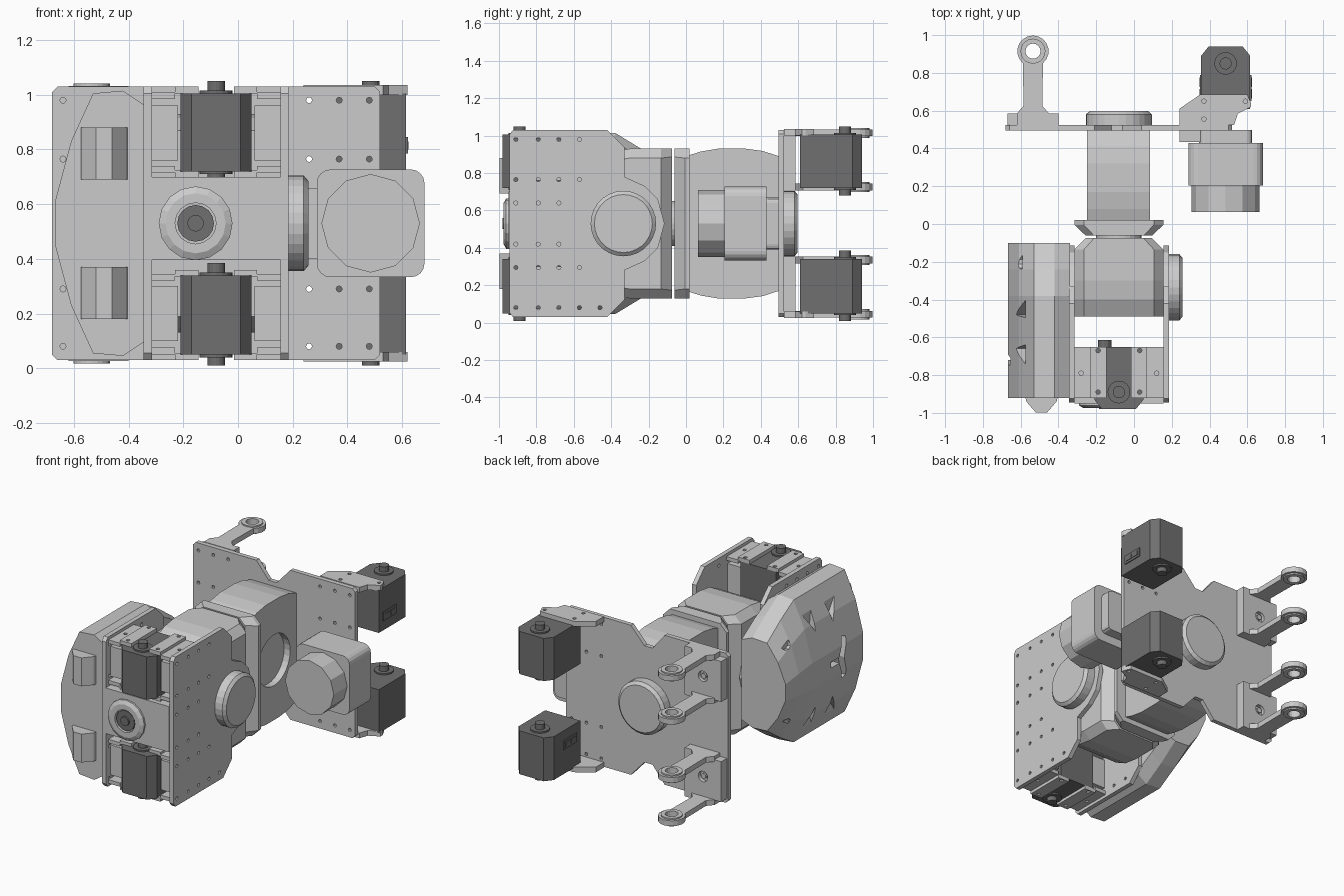
import bpy, bmesh
from math import sin, cos, pi

if "Cube" in bpy.data.objects:
    bpy.data.objects.remove(bpy.data.objects["Cube"])

ZC, XC = 0.53, -0.08          # mirror planes of the body
dark = bpy.data.materials.new("dark_grey")
dark.diffuse_color = (0.16, 0.16, 0.16, 1)
dark.use_nodes = True
dark.node_tree.nodes["Principled BSDF"].inputs["Base Color"].default_value = dark.diffuse_color


# ---- helpers: a solid is a list of rings, each ring a list of points ----
def place(axis, a, u, v):
    return {'x': (a, u, v), 'y': (u, a, v), 'z': (u, v, a)}[axis]

def prism(axis, pts, a0, a1):
    return [[place(axis, a, u, v) for u, v in pts] for a in (a0, a1)]

def box(x0, x1, y0, y1, z0, z1):
    return prism('z', [(x0, y0), (x1, y0), (x1, y1), (x0, y1)], z0, z1)

def turned(axis, c, profile, n=24):
    return [[place(axis, a, c[0] + r * cos(2 * pi * i / n), c[1] + r * sin(2 * pi * i / n))
             for i in range(n)] for a, r in profile]

def rod(axis, c, r, a0, a1, n=12):
    return turned(axis, c, [(a0, r), (a1, r)], n)

def sym(half, c=ZC):
    return [(u, c + d) for u, d in half] + [(u, c - d) for u, d in reversed(half) if d]

def mirror(solid, k, c):
    return [[tuple(2 * c - q if i == k else q for i, q in enumerate(p)) for p in ring] for ring in solid]

def both(solids, k, c):
    return solids + [mirror(s, k, c) for s in solids]

def build(name, solids, mat=None):
    bm = bmesh.new()
    for rings in solids:
        vs = [[bm.verts.new(p) for p in r] for r in rings]
        n = len(vs[0])
        bm.faces.new(vs[0])
        bm.faces.new(vs[-1])
        for a, b in zip(vs, vs[1:]):
            for i in range(n):
                bm.faces.new((a[i], a[(i + 1) % n], b[(i + 1) % n], b[i]))
    bmesh.ops.recalc_face_normals(bm, faces=bm.faces)
    me = bpy.data.meshes.new(name)
    bm.to_mesh(me)
    bm.free()
    ob = bpy.data.objects.new(name, me)
    bpy.context.collection.objects.link(ob)
    if mat:
        me.materials.append(mat)
    return ob

def cut(ob, solids):
    cutter = build("cutter", solids)
    cutter.hide_render = True
    m = ob.modifiers.new("cut", 'BOOLEAN')
    m.object, m.operation, m.solver = cutter, 'DIFFERENCE', 'EXACT'
    bpy.context.view_layer.objects.active = ob
    bpy.ops.object.modifier_apply(modifier="cut")
    bpy.data.objects.remove(cutter)


# ---- rear mounting plate with V notches, holes and hub cap ----
plate = build("rear_plate", [prism('y', sym([
    (-0.68, 0.48), (-0.66, 0.5), (-0.21, 0.5), (-0.12, 0.39), (-0.06, 0.39), (0.04, 0.5),
    (0.50, 0.5), (0.52, 0.48)]), 0.495, 0.525)])
cut(plate, [rod('y', (x, z), 0.011, 0.45, 0.57, 8)
            for x in (-0.64, -0.53, -0.42, 0.26, 0.37, 0.48) for z in (0.08, 0.29, 0.765, 0.98)])
build("rear_hub_cap", [turned('y', (XC, ZC), [(0.52, 0.175), (0.58, 0.175), (0.597, 0.155)], 28)])

# ---- rear joint housing with round side recesses ----
rear_half = [(0.0, 0.36), (0.08, 0.385), (0.17, 0.40), (0.32, 0.40), (0.41, 0.388), (0.497, 0.36)]
housing = build("rear_joint_housing", [prism('x', sym(rear_half), -0.25, 0.085)])
cut(housing, both([rod('x', (0.26, ZC), 0.17, 0.04, 0.2, 28)], 0, XC))

# ---- swivel flange and front joint housing ----
def section(y, hx, hz):
    c = min(0.05, hx / 4)
    return [(XC + sx * a, y, ZC + sz * b) for sx, sz, a, b in (
        (1, 1, hx, hz - c), (1, 1, hx - c, hz), (-1, 1, hx - c, hz), (-1, 1, hx, hz - c),
        (-1, -1, hx, hz - c), (-1, -1, hx - c, hz), (1, -1, hx - c, hz), (1, -1, hx, hz - c))]

build("swivel_flange", [[section(-0.062, 0.175, 0.40), section(-0.005, 0.235, 0.40),
                         section(0.02, 0.235, 0.40)]])
build("swivel_spindle", [rod('y', (XC, ZC), 0.12, -0.09, -0.05, 24)])
build("front_joint_housing", [[section(y, a, b) for y, a, b in (
    (-0.49, 0.235, 0.34), (-0.40, 0.235, 0.385), (-0.30, 0.235, 0.40),
    (-0.135, 0.235, 0.40), (-0.075, 0.175, 0.40))]])

# ---- front side plates with hole grid and hub caps ----
side_half = [(-0.945, 0.475), (-0.925, 0.5), (-0.42, 0.5), (-0.33, 0.41), (-0.33, 0.25),
             (-0.22, 0.20), (-0.15, 0.13), (-0.115, 0.0)]
spots = [(y, z) for y in (-0.91, -0.79, -0.68, -0.57) for z in (0.08, 0.295, 0.765, 0.98)]
spots += [(y, z) for y in (-0.91, -0.79, -0.68) for z in (0.42, 0.64)] + [(-0.46, 0.08)]
for side in ("right", "left"):
    flip = (lambda s: s) if side == "right" else (lambda s: mirror(s, 0, XC))
    p = build(side + "_side_plate", [flip(prism('x', sym(side_half), 0.155, 0.185))])
    cut(p, [flip(rod('x', s, 0.011, 0.1, 0.25, 8)) for s in spots])
    build(side + "_hub_cap", [flip(turned('x', (-0.335, ZC), [(0.18, 0.175), (0.24, 0.175), (0.257, 0.155)], 28))])

# ---- faceted armour shield on the left ----
shape = [(-0.34, 0.89), (-0.42, 1.0), (-0.53, 0.98), (-0.61, 0.62), (-0.667, 0.18)]
rings = [[(x, y, z) for x, z in sym([(x, t * h) for x, t in shape])]
         for y, h in ((-0.92, 0.485), (-0.38, 0.485), (-0.24, 0.40), (-0.10, 0.30))]
shield = build("armour_shield", [rings])
claws = [prism('x', [(y - w, ZC + 0.5), (y + w, ZC + 0.5), (y + t, ZC + 0.25)], -0.72, -0.575)
         for y, w, t in ((-0.42, 0.09, -0.06), (-0.72, 0.10, 0.06))]
claws.append(rod('x', (-0.2, ZC + 0.27), 0.04, -0.72, -0.59, 10))
cut(shield, both(claws, 2, ZC) + [prism('x', sym(
    [(-0.58, 0.02), (-0.67, 0.02), (-0.71, 0.14), (-0.75, 0.13), (-0.72, 0.0)]), -0.72, -0.62)])
build("armour_knuckles", both([prism('z', [
    (-0.58, -0.90), (-0.57, -0.94), (-0.52, -0.998), (-0.46, -0.998), (-0.41, -0.94), (-0.40, -0.90)],
    0.69, 0.88)], 2, ZC))


# ---- servos: axle at (cx, cy), nose pointing along d ----
def servo(name, cx, cy, d, low):
    z0, z1 = (0.05, 0.34) if low else (0.72, 1.005)
    out = [(-0.13, -0.24), (-0.13, 0.04), (-0.09, 0.09), (0.09, 0.09), (0.13, 0.04), (0.13, -0.24)]
    build(name, [prism('z', [(cx + u, cy + d * v) for u, v in out], z0, z1)], dark)
    build(name + "_axle", [turned('z', (cx, cy), [
        (z0 - 0.04, 0.032), (z0 - 0.01, 0.032), (z0 - 0.01, 0.06), (z1 + 0.01, 0.06),
        (z1 + 0.01, 0.032), (z1 + 0.045, 0.032)], 16)], dark)

for low in (False, True):
    tag = "lower" if low else "upper"
    m = (lambda s: mirror(s, 2, ZC)) if low else (lambda s: s)
    servo(tag + "_front_servo", XC, -0.89, -1, low)
    servo(tag + "_rear_servo", 0.485, 0.85, 1, low)

    # socket on the side of each rear servo
    sx = 0.35 if low else 0.615
    build(tag + "_servo_socket", [m(s) for s in (
        box(sx, sx + 0.006, 0.65, 0.79, 0.785, 0.845),
        box(sx - 0.003, sx + 0.009, 0.665, 0.715, 0.80, 0.83),
        box(sx - 0.003, sx + 0.009, 0.725, 0.775, 0.80, 0.83))], dark)

    # front servo cradles: clamp strips and side brackets with screw holes
    half = [box(-0.015, 0.07, -0.92, -0.65, z, z + 0.025) for z in (1.005, 0.70)]
    half += [box(0.06, 0.155, -0.90, -0.66, 0.76, 0.96),
             box(0.07, 0.155, -0.92, -0.65, 0.985, 1.01), box(0.07, 0.155, -0.92, -0.65, 0.715, 0.74)]
    cradle = build(tag + "_front_cradle", [m(s) for s in both(half, 0, XC)])
    cut(cradle, both([m(rod('z', (x, y), 0.012, 0.975, 1.06, 8))
                      for x, y in ((0.03, -0.67), (0.03, -0.89), (0.12, -0.79))], 0, XC))

    # rear servo brackets: base web, foot and clamp strips
    parts = [box(0.24, 0.53, 0.525, 0.585, 0.73, 1.0)]
    for z in (1.0, 0.70):
        parts.append(prism('z', [(0.24, 0.61), (0.35, 0.685), (0.60, 0.685), (0.62, 0.64), (0.62, 0.62),
                                 (0.55, 0.585), (0.53, 0.525), (0.24, 0.525)], z, z + 0.035))
    bracket = build(tag + "_rear_bracket", [m(s) for s in parts])
    cut(bracket, [m(rod('z', c, 0.012, 1.01, 1.06, 8)) for c in ((0.37, 0.65), (0.59, 0.65), (0.37, 0.555))])

    # rear left clevis: base block with bolt recess and two ring-ended arms
    base = build(tag + "_clevis_base", [m(box(-0.67, -0.40, 0.522, 0.585, 0.73, 1.0))])
    cut(base, [m(rod('y', (-0.535, 0.865), 0.035, 0.56, 0.65, 16))])
    build(tag + "_clevis_bolt", [m(rod('y', (-0.535, 0.865), 0.018, 0.55, 0.58, 10))])
    cx, cy = -0.535, 0.915
    arc = [(cx + 0.083 * cos(a), cy + 0.083 * sin(a)) for a in [pi * (1.28 - 1.56 * i / 14) for i in range(15)]]
    outline = [(cx - 0.085, 0.525), (cx - 0.085, 0.585), (cx - 0.05, 0.625)] + arc + [
        (cx + 0.05, 0.625), (cx + 0.085, 0.585), (cx + 0.135, 0.585), (cx + 0.135, 0.525)]
    for i, z in enumerate((1.015, 0.725)):
        bore = [m(rod('z', (cx, cy), 0.04, z - 0.1, z + 0.1, 16))]
        arm = build(f"{tag}_arm_{i + 1}", [m(prism('z', outline, z - 0.018, z + 0.018))])
        boss = build(f"{tag}_arm_boss_{i + 1}", [m(rod('z', (cx, cy), 0.066, z - 0.027, z + 0.027, 20))])
        cut(arm, bore)
        cut(boss, bore)

# ---- front middle block with round sensor ----
build("front_middle_block", [box(-0.315, 0.155, -0.95, -0.66, 0.395, 0.70)])
c = (-0.155, ZC)
sensor = build("sensor_ring", [turned('y', c, [(-0.94, 0.135), (-0.962, 0.135), (-0.975, 0.11)], 16)])
cut(sensor, [rod('y', c, 0.075, -1.0, -0.95, 16)])
build("sensor_core", [turned('y', c, [(-0.92, 0.067), (-0.968, 0.067), (-0.968, 0.03), (-0.98, 0.03)], 16)], dark)
build("sensor_rear_stub", [rod('y', c, 0.035, -0.67, -0.615, 12)], dark)

# ---- round-cornered motor on the front of the rear plate ----
def rounded(c, h, r):
    return [(c[0] + sx * (h - r) + r * cos(q + k * pi / 8), c[1] + sz * (h - r) + r * sin(q + k * pi / 8))
            for sx, sz, q in ((1, 1, 0), (-1, 1, pi / 2), (-1, -1, pi), (1, -1, 1.5 * pi)) for k in range(5)]

mc = (0.485, 0.53)
build("motor_body", [prism('y', rounded(mc, 0.197, 0.05), 0.205, 0.43)])
build("motor_mount", [prism('y', rounded(mc, 0.14, 0.03), 0.42, 0.497),
                      box(0.24, 0.62, 0.435, 0.497, 0.40, 0.66)])
build("motor_cap", [rod('y', mc, 0.18, 0.063, 0.21, 12)])
